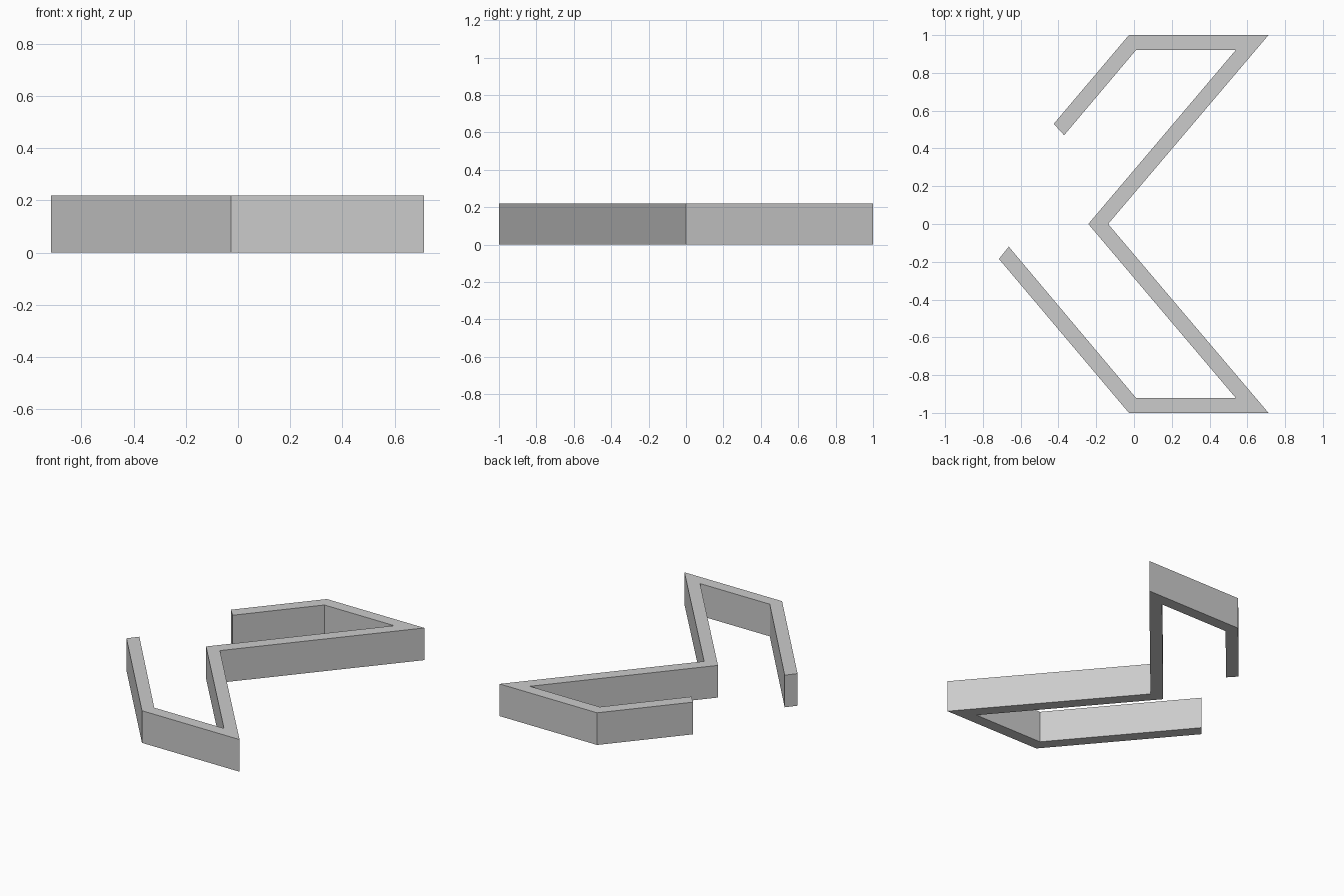
import bpy
import bmesh
from mathutils import Vector

cube = bpy.data.objects.get("Cube")
if cube:
    bpy.data.objects.remove(cube, do_unlink=True)

HEIGHT = 0.22

# Plain grey material
grey = bpy.data.materials.new("plain_grey")
grey.use_nodes = True
colour = (0.6, 0.6, 0.6, 1)
grey.diffuse_color = colour
grey.node_tree.nodes["Principled BSDF"].inputs["Base Color"].default_value = colour

# Mitred wall joints: one point on each face of the wall, from back end to front end
joints = [
    ((-0.425, 0.53), (-0.37, 0.47)),
    ((-0.027, 1), (0.01, 0.92)),
    ((0.712, 1), (0.538, 0.92)),
    ((-0.137, 0), (-0.242, 0)),
    ((0.712, -1), (0.538, -0.92)),
    ((-0.027, -1), (0.01, -0.92)),
    ((-0.715, -0.185), (-0.663, -0.12)),
]

# Folded wall: a strip of mitred quads raised to full height
bm = bmesh.new()
pairs = [[bm.verts.new((x, y, 0)) for x, y in joint] for joint in joints]
for (a, b), (c, d) in zip(pairs, pairs[1:]):
    bm.faces.new((a, b, d, c))
raised = bmesh.ops.extrude_face_region(bm, geom=bm.faces[:], use_keep_orig=True)
top = [v for v in raised["geom"] if isinstance(v, bmesh.types.BMVert)]
bmesh.ops.translate(bm, verts=top, vec=Vector((0, 0, HEIGHT)))
bmesh.ops.recalc_face_normals(bm, faces=bm.faces[:])

mesh = bpy.data.meshes.new("folded_wall")
bm.to_mesh(mesh)
bm.free()
mesh.materials.append(grey)
wall = bpy.data.objects.new("folded_wall", mesh)
bpy.context.collection.objects.link(wall)
